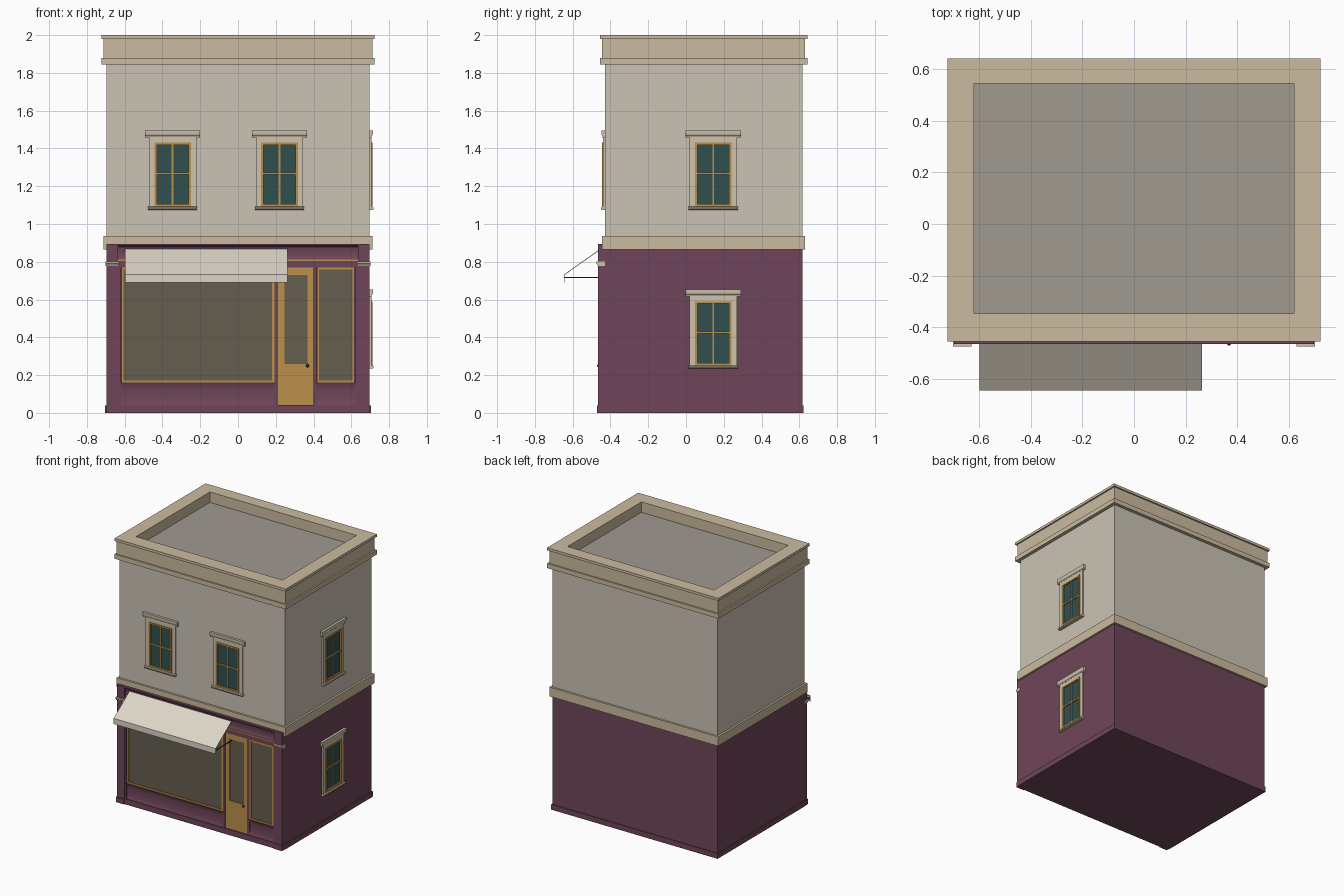
import bpy, bmesh
from math import radians, cos, sin, pi
from mathutils import Matrix, Vector

if "Cube" in bpy.data.objects:
    bpy.data.objects.remove(bpy.data.objects["Cube"])


def material(name, *rgb):
    m = bpy.data.materials.new(name)
    m.diffuse_color = (*rgb, 1)
    m.use_nodes = True
    m.node_tree.nodes["Principled BSDF"].inputs["Base Color"].default_value = m.diffuse_color
    return m


PLUM = material("plum_paint", 0.16, 0.06, 0.10)
WALL = material("cream_wall", 0.60, 0.55, 0.46)
TRIM = material("tan_trim", 0.60, 0.50, 0.35)
STONE = material("pale_stone", 0.62, 0.55, 0.42)
GOLD = material("ochre_wood", 0.50, 0.28, 0.07)
TEAL = material("teal_glass", 0.03, 0.08, 0.08)
SHOP = material("shop_glass", 0.13, 0.11, 0.08)
CLOTH = material("awning_cloth", 0.72, 0.67, 0.57)
ROOF = material("roof_grey", 0.35, 0.32, 0.28)
DARK = material("dark_metal", 0.05, 0.04, 0.03)
I = Matrix.Identity(4)


def finish(name, bm, mat, smooth=False):
    bmesh.ops.recalc_face_normals(bm, faces=bm.faces[:])
    me = bpy.data.meshes.new(name)
    bm.to_mesh(me)
    bm.free()
    me.materials.append(mat)
    ob = bpy.data.objects.new(name, me)
    bpy.context.collection.objects.link(ob)
    if smooth:
        bpy.ops.object.select_all(action='DESELECT')
        bpy.context.view_layer.objects.active = ob
        ob.select_set(True)
        bpy.ops.object.shade_smooth_by_angle(angle=radians(35))
    return ob


def boxes(name, mat, *bounds, M=I):
    """Boxes given as x0, x1, y0, y1, z0, z1, joined into one part."""
    bm = bmesh.new()
    for x0, x1, y0, y1, z0, z1 in bounds:
        T = Matrix.Translation(((x0 + x1) / 2, (y0 + y1) / 2, (z0 + z1) / 2))
        S = Matrix.Diagonal((x1 - x0, y1 - y0, z1 - z0, 1))
        bmesh.ops.create_cube(bm, size=1, matrix=M @ T @ S)
    return finish(name, bm, mat)


def extrude_x(name, mat, profile, x0, x1, M=I):
    """Closed (y, z) profile pulled along x."""
    bm = bmesh.new()
    f = bm.faces.new([bm.verts.new(M @ Vector((x0, y, z))) for y, z in profile])
    new = bmesh.ops.extrude_face_region(bm, geom=[f])["geom"]
    d = M.to_3x3() @ Vector((x1 - x0, 0, 0))
    bmesh.ops.translate(bm, vec=d, verts=[v for v in new if isinstance(v, bmesh.types.BMVert)])
    return finish(name, bm, mat, True)


def frame(x0, x1, z0, z1, y0, y1, w):
    return [(x0, x0 + w, y0, y1, z0, z1), (x1 - w, x1, y0, y1, z0, z1),
            (x0 + w, x1 - w, y0, y1, z0, z0 + w), (x0 + w, x1 - w, y0, y1, z1 - w, z1)]


def band(name, mat, over, z0, z1):
    X, Y0, Y1 = 0.697, -0.43, 0.616
    return boxes(name, mat, (-X - over, X + over, Y0 - over, Y1 + over, z0, z1))


# Main masses
band("ground_floor", PLUM, 0, 0, 0.88)
band("plinth", PLUM, 0.006, 0, 0.04)
band("upper_floor", WALL, 0, 0.88, 1.86)
band("belt_course", TRIM, 0.015, 0.866, 0.936)
band("lower_cornice", TRIM, 0.026, 1.845, 1.88)


# Hollow parapet and its coping
def ring(over, z0, z1):
    x, y0, y1 = 0.697 + over, -0.43 - over, 0.616 + over
    ix, a, b = 0.619, -0.347, 0.545
    return [(-x, x, y0, a, z0, z1), (-x, x, b, y1, z0, z1),
            (-x, -ix, a, b, z0, z1), (ix, x, a, b, z0, z1)]


boxes("parapet", TRIM, *ring(0.015, 1.88, 1.98))
boxes("coping", TRIM, *ring(0.026, 1.98, 2.0))
boxes("roof_deck", ROOF, (-0.625, 0.625, -0.352, 0.55, 1.86, 1.92))


# Sash windows, built facing -y and then placed
def window(name, M):
    boxes(name + "_surround", STONE, (-0.125, -0.096, -0.010, 0, 0.015, 0.39),
          (0.096, 0.125, -0.010, 0, 0.015, 0.39), (-0.096, 0.096, -0.010, 0, 0.357, 0.39), M=M)
    extrude_x(name + "_sill", STONE, [(0, 0), (-0.017, 0), (-0.021, 0.005), (-0.021, 0.011),
                                      (-0.016, 0.016), (0, 0.018)], -0.13, 0.13, M)
    extrude_x(name + "_lintel", STONE, [(0, 0.383), (-0.011, 0.383)] +
              [(-0.011 - 0.007 * sin(t * pi / 8), 0.411 - 0.02 * cos(t * pi / 8)) for t in range(5)] +
              [(-0.018, 0.42), (0, 0.42)], -0.146, 0.146, M)
    boxes(name + "_sash", GOLD, *frame(-0.097, 0.097, 0.018, 0.357, -0.015, 0, 0.013), M=M)
    boxes(name + "_muntins", GOLD, (-0.005, 0.005, -0.010, 0, 0.03, 0.345),
          (-0.085, 0.085, -0.012, 0, 0.186, 0.198), M=M)
    boxes(name + "_glass", TEAL, (-0.09, 0.09, -0.004, 0.004, 0.025, 0.35), M=M)


for i, x in enumerate((-0.346, 0.22)):
    window(f"front_window_{i + 1}", Matrix.Translation((x, -0.43, 1.075)))
for i, z in enumerate((0.234, 1.075)):
    window(f"side_window_{i + 1}", Matrix.Translation((0.697, 0.144, z)) @ Matrix.Rotation(radians(90), 4, 'Z'))

# Shopfront: backing, corner pilasters, mirrored capitals and bases
boxes("shopfront_back", PLUM, (-0.65, 0.65, -0.446, -0.42, 0, 0.82))
for side, s in (("left", -1), ("right", 1)):
    a, b = sorted((s * 0.634, s * 0.697))
    boxes(side + "_pilaster", PLUM, (a, b, -0.465, -0.42, 0, 0.895),
          (a - 0.003, b + 0.003, -0.470, -0.42, 0, 0.04))
    extrude_x(side + "_capital", STONE, [(-0.43, 0.778), (-0.466, 0.778), (-0.470, 0.786),
              (-0.474, 0.79), (-0.474, 0.802), (-0.43, 0.802)], a - 0.005, b + 0.005)
extrude_x("fascia", PLUM, [(-0.42, 0.812), (-0.456, 0.812), (-0.450, 0.822), (-0.448, 0.835),
          (-0.448, 0.862), (-0.452, 0.877), (-0.464, 0.885), (-0.464, 0.895), (-0.42, 0.895)], -0.636, 0.636)
boxes("fascia_strip", GOLD, (-0.634, 0.634, -0.463, -0.42, 0.804, 0.812))
boxes("shop_base", PLUM, (-0.634, 0.634, -0.464, -0.42, 0, 0.042))

# Bulkheads, posts and shop windows
for name, x0, x1 in (("display", -0.618, 0.193), ("narrow", 0.417, 0.618)):
    extrude_x(name + "_bulkhead", PLUM, [(-0.42, 0.04), (-0.460, 0.04), (-0.454, 0.055), (-0.451, 0.08),
              (-0.451, 0.125), (-0.454, 0.148), (-0.460, 0.16), (-0.42, 0.16)], x0 - 0.012, x1 + 0.012)
    boxes(name + "_frame", GOLD, *frame(x0, x1, 0.16, 0.77, -0.455, -0.43, 0.012))
    boxes(name + "_glass", SHOP, (x0 + 0.01, x1 - 0.01, -0.448, -0.43, 0.17, 0.76))
boxes("shop_posts", PLUM, (-0.634, -0.619, -0.458, -0.43, 0.04, 0.804), (0.194, 0.213, -0.458, -0.43, 0.04, 0.804),
      (0.396, 0.416, -0.458, -0.43, 0.04, 0.804), (0.619, 0.634, -0.458, -0.43, 0.04, 0.804),
      (-0.634, 0.634, -0.458, -0.43, 0.771, 0.804))

# Door
boxes("door", GOLD, (0.213, 0.247, -0.454, -0.43, 0.042, 0.77), (0.368, 0.396, -0.454, -0.43, 0.042, 0.77),
      (0.247, 0.368, -0.454, -0.43, 0.042, 0.26), (0.247, 0.368, -0.454, -0.43, 0.73, 0.77))
boxes("door_glass", SHOP, (0.244, 0.372, -0.448, -0.43, 0.25, 0.74))
bm = bmesh.new()
bmesh.ops.create_uvsphere(bm, u_segments=12, v_segments=8, radius=0.009,
                          matrix=Matrix.Translation((0.368, -0.462, 0.25)))
finish("door_knob", bm, DARK, True)

# Awning: thin folded cloth, open at the ends, on a light bar frame
extrude_x("awning", CLOTH, [(-0.455, 0.868), (-0.645, 0.733), (-0.645, 0.69), (-0.642, 0.69),
                            (-0.642, 0.731), (-0.455, 0.863)], -0.598, 0.263)
boxes("awning_bars", DARK, (-0.596, -0.590, -0.642, -0.445, 0.713, 0.719),
      (0.255, 0.261, -0.642, -0.445, 0.713, 0.719), (-0.596, 0.261, -0.642, -0.636, 0.713, 0.719))
